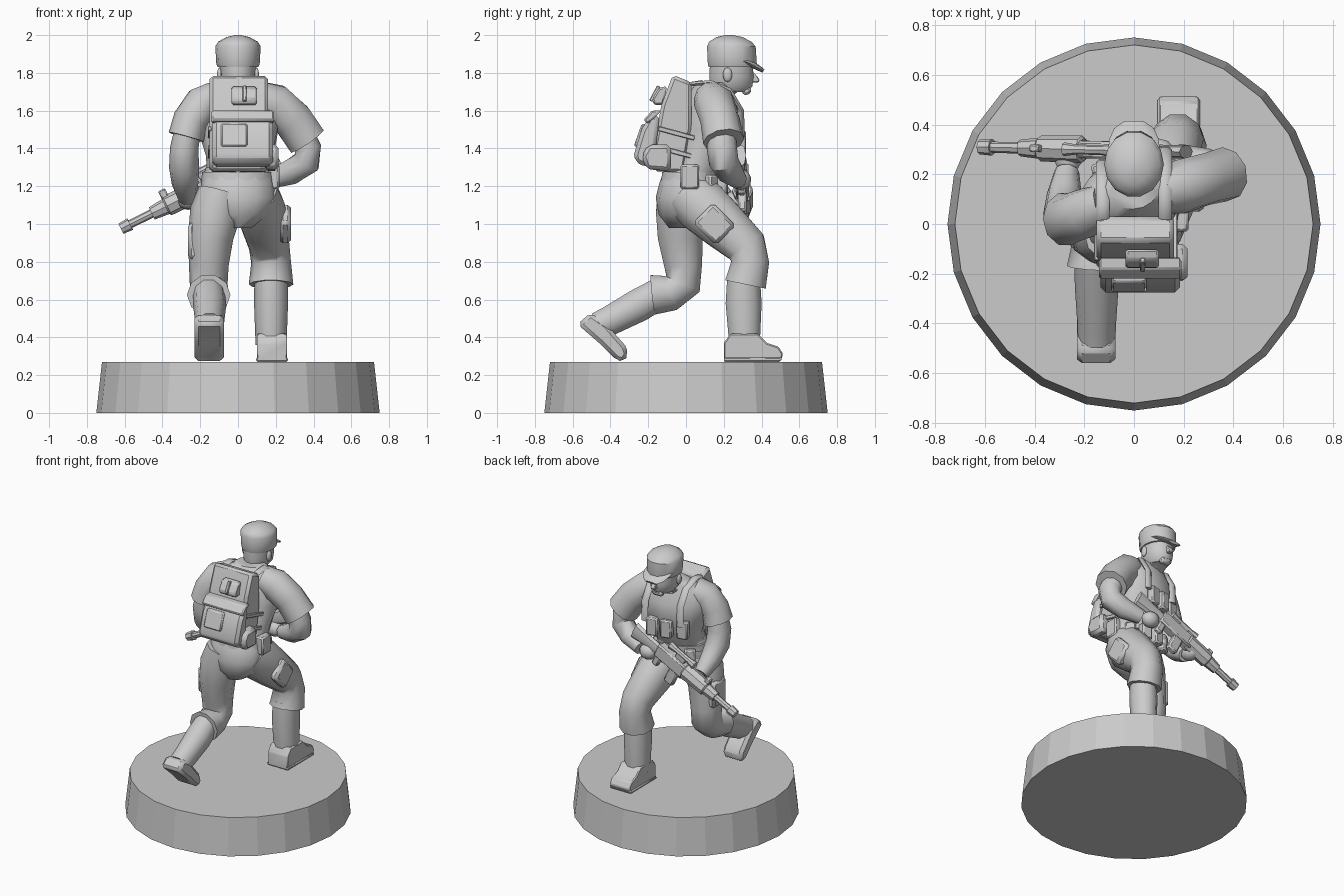
import bpy, bmesh, math
from mathutils import Vector, Matrix

grey = bpy.data.materials.new("plain_grey")
grey.diffuse_color = (0.6, 0.6, 0.6, 1)


def finish(name, bm, angle=40, bevel=0):
    bmesh.ops.recalc_face_normals(bm, faces=bm.faces)
    me = bpy.data.meshes.new(name)
    bm.to_mesh(me)
    bm.free()
    me.materials.append(grey)
    me.shade_smooth()
    me.set_sharp_from_angle(angle=math.radians(angle))
    ob = bpy.data.objects.new(name, me)
    bpy.context.collection.objects.link(ob)
    if bevel:
        mod = ob.modifiers.new("soft_edges", 'BEVEL')
        mod.width = bevel
        mod.segments = 1
    return ob


def skin(name, rings, angle=40):
    """Join rings of points into a closed skin."""
    bm = bmesh.new()
    vs = [[bm.verts.new(p) for p in r] for r in rings]
    n = len(vs[0])
    for a, b in zip(vs, vs[1:]):
        for i in range(n):
            bm.faces.new((a[i], a[(i + 1) % n], b[(i + 1) % n], b[i]))
    bm.faces.new(vs[0])
    bm.faces.new(vs[-1])
    return finish(name, bm, angle)


def loft(name, rows, sides=12, angle=45):
    """Level elliptical rings: x, y, z, rx, ry, twist in degrees."""
    rings = []
    for x, y, z, rx, ry, tw in rows:
        m = Matrix.Rotation(math.radians(tw), 3, 'Z')
        c = Vector((x, y, z))
        rings.append([c + m @ Vector((rx * math.cos(t), ry * math.sin(t), 0))
                      for t in (math.tau * i / sides for i in range(sides))])
    return skin(name, rings, angle)


def tube(name, rows, sides=10, ref=(1, 0, 0), angle=45):
    """Rings square to a path: x, y, z, radius along ref, other radius."""
    pts = [Vector(r[:3]) for r in rows]
    rings = []
    for i, r in enumerate(rows):
        t = (pts[min(i + 1, len(pts) - 1)] - pts[max(i - 1, 0)]).normalized()
        a = Vector(ref)
        a = (a - t * a.dot(t)).normalized()
        b = t.cross(a)
        rings.append([pts[i] + a * r[3] * math.cos(w) + b * r[4] * math.sin(w)
                      for w in (math.tau * k / sides for k in range(sides))])
    return skin(name, rings, angle)


def prism(name, profile, x0, x1, bevel=0.015):
    """Side profile (y, z) pulled from x0 to x1."""
    bm = bmesh.new()
    f = bm.faces.new([bm.verts.new((x0, y, z)) for y, z in profile])
    g = bmesh.ops.extrude_face_region(bm, geom=[f])
    bmesh.ops.translate(bm, vec=(x1 - x0, 0, 0),
                        verts=[v for v in g["geom"] if isinstance(v, bmesh.types.BMVert)])
    return finish(name, bm, 35, bevel)


def box(name, centre, size, rot=None, bevel=0.01):
    bm = bmesh.new()
    m = Matrix.Translation(centre) @ (rot or Matrix()) @ Matrix.Diagonal((*size, 1))
    bmesh.ops.create_cube(bm, size=1, matrix=m)
    return finish(name, bm, 35, bevel)


def ball(name, centre, size, rot=None):
    bm = bmesh.new()
    m = Matrix.Translation(centre) @ (rot or Matrix()) @ Matrix.Diagonal((*size, 1))
    bmesh.ops.create_uvsphere(bm, u_segments=10, v_segments=7, radius=1, matrix=m)
    return finish(name, bm, 60)


def rx(deg):
    return Matrix.Rotation(math.radians(deg), 4, 'X')


# display base
loft("base", [(0, 0, 0, .75, .75, 0), (0, 0, .27, .72, .72, 0)], 24, 10)

# pelvis, torso and belt
loft("pelvis", [(0, -.01, .98, .07, .08, 0), (0, -.015, 1.05, .17, .13, 0),
                (0, -.01, 1.14, .205, .15, 0), (0, .01, 1.22, .195, .15, 0),
                (0, .03, 1.3, .17, .14, 0)])
loft("torso", [(.01, .03, 1.24, .175, .14, 0), (.01, .08, 1.36, .18, .15, 6),
               (0, .12, 1.5, .22, .155, 14), (0, .125, 1.6, .24, .145, 18),
               (0, .125, 1.68, .2, .115, 18), (0, .14, 1.75, .1, .08, 10)], 14)
loft("belt", [(0, .025, 1.23, .195, .16, 0), (0, .03, 1.275, .19, .16, 0)], 14)
for i, (x, y, tw) in enumerate([(-.13, .14, 35), (-.04, .19, 8), (.06, .19, -8), (.14, .13, -40)]):
    box(f"belt_pouch_{i}", (x, y, 1.2), (.075, .06, .12), Matrix.Rotation(math.radians(tw), 4, 'Z'))
for i, (x, y) in enumerate([(-.13, .22), (-.03, .265), (.07, .285)]):
    box(f"chest_pouch_{i}", (x, y, 1.43), (.08, .055, .13), Matrix.Rotation(math.radians(14), 4, 'Z'))
box("hip_bottle", (.19, .02, 1.25), (.06, .1, .13))

# head: neck, face, ears, nose
loft("head", [(0, .15, 1.66, .085, .08, 0), (0, .19, 1.705, .08, .09, 0),
              (0, .23, 1.70, .06, .1, 0), (0, .24, 1.73, .085, .115, 0),
              (0, .24, 1.78, .095, .12, 0), (0, .24, 1.86, .1, .115, 0)], 14, 55)
prism("nose", [(.345, 1.82), (.39, 1.765), (.385, 1.75), (.34, 1.75)], -.016, .016, .004)
prism("chin", [(.3, 1.72), (.345, 1.725), (.345, 1.69), (.3, 1.68)], -.04, .04, .012)
for s in (-1, 1):
    ball("ear", (s * .098, .22, 1.79), (.014, .025, .038))

# cap with visor
loft("cap", [(0, .245, 1.83, .108, .128, 0), (0, .245, 1.85, .115, .133, 0),
             (0, .24, 1.94, .12, .132, 0), (0, .235, 1.965, .105, .115, 0),
             (0, .23, 1.99, .06, .07, 0), (0, .23, 2.0, .015, .02, 0)], 14, 35)
tube("cap_visor", [(0, .27, 1.875, .105, .02), (0, .34, 1.85, .1, .018),
                   (0, .385, 1.825, .08, .014), (0, .41, 1.81, .045, .01)], 12)

# backpack with pockets, flap, buckle and straps
prism("backpack", [(-.07, 1.79), (.03, 1.75), (.03, 1.5), (-.01, 1.27), (-.17, 1.28),
                   (-.185, 1.34), (-.13, 1.63)], -.15, .16, .018)
prism("backpack_lower_pocket", [(-.14, 1.58), (-.195, 1.57), (-.235, 1.5), (-.275, 1.37),
                                (-.27, 1.33), (-.23, 1.31), (-.17, 1.3)], -.135, .185, .02)
prism("pocket_patch", [(-.2, 1.53), (-.235, 1.53), (-.277, 1.41), (-.22, 1.41)], -.09, .05, .008)
prism("pocket_flap", [(-.13, 1.6), (-.18, 1.6), (-.225, 1.55), (-.2, 1.53)], -.14, .19, .008)
prism("backpack_upper_pocket", [(-.1, 1.73), (-.145, 1.72), (-.18, 1.66), (-.17, 1.63),
                                (-.12, 1.63)], -.035, .1, .01)
box("upper_pocket_strap", (.035, -.165, 1.69), (.02, .02, .09), rx(-28), .004)
prism("bedroll_pouch", [(-.08, 1.42), (-.2, 1.42), (-.235, 1.36), (-.21, 1.29), (-.08, 1.28)],
      .14, .215, .02)
for x in (-.15, .165):
    for z in (1.38, 1.48):
        box("backpack_side_strap", (x, -.05, z), (.02, .2, .025), rx(-15), .004)
for s, off in ((-1, -.02), (1, .03)):
    x = s * .125
    tube("shoulder_strap", [(x, -.03, 1.66, .027, .014), (x, .02, 1.74, .027, .014),
                            (x, .1 + off, 1.75, .027, .014), (x, .2 + off, 1.71, .027, .014),
                            (x, .265 + off, 1.6, .027, .014), (x, .27 + off, 1.46, .027, .014)], 6)

# rear leg (bent, pushing off)
tube("rear_thigh", [(-.09, -.02, 1.17, .12, .135), (-.12, -.03, 1.06, .135, .135),
                    (-.145, -.03, .93, .12, .125), (-.155, -.015, .78, .105, .105),
                    (-.155, -.015, .68, .1, .1), (-.15, -.08, .635, .1, .1),
                    (-.155, -.175, .625, .115, .11)])
tube("rear_shin", [(-.155, -.12, .645, .085, .085), (-.15, -.25, .57, .088, .092),
                   (-.15, -.4, .49, .078, .082), (-.15, -.47, .46, .075, .075)])
prism("rear_boot", [(-.575, .47), (-.505, .53), (-.42, .47), (-.36, .4), (-.32, .355),
                    (-.305, .31), (-.33, .27), (-.37, .28), (-.46, .37)], -.23, -.075, .025)
box("rear_thigh_pocket", (-.235, -.02, .91), (.06, .15, .19), rx(0), .018)

# front leg (stepping forward)
tube("front_thigh", [(.09, .0, 1.17, .12, .14), (.115, .09, 1.09, .135, .15),
                     (.14, .2, .99, .125, .135), (.165, .32, .88, .108, .115),
                     (.175, .34, .8, .105, .105), (.175, .315, .68, .118, .115)])
tube("front_shin", [(.175, .305, .74, .088, .09), (.175, .305, .58, .09, .1),
                    (.175, .31, .36, .082, .085)])
prism("front_boot", [(.2, .275), (.2, .37), (.235, .42), (.38, .42), (.43, .37), (.49, .35),
                     (.515, .31), (.5, .275), (.34, .275), (.33, .285), (.28, .285), (.27, .275)],
      .1, .26, .025)
prism("front_boot_sole", [(.2, .27), (.2, .295), (.51, .295), (.5, .27)], .095, .265, .008)
box("front_thigh_pocket", (.25, .15, 1.0), (.06, .15, .17), rx(45), .018)

# arm on the left of the picture, holding the handguard
tube("left_sleeve", [(-.12, .07, 1.665, .09, .09), (-.19, .045, 1.635, .1, .1),
                     (-.25, .025, 1.55, .095, .1), (-.275, .02, 1.46, .095, .11)])
tube("left_arm", [(-.265, .02, 1.5, .07, .075), (-.285, .02, 1.4, .075, .085),
                  (-.285, .04, 1.3, .08, .085), (-.28, .12, 1.21, .07, .072),
                  (-.27, .21, 1.14, .05, .05)])
ball("left_hand", (-.265, .265, 1.125), (.055, .07, .05))

# arm on the right of the picture, elbow out
tube("right_sleeve", [(.11, .13, 1.67, .09, .09), (.19, .15, 1.64, .11, .11),
                      (.29, .18, 1.55, .105, .11), (.365, .2, 1.44, .11, .11)], ref=(0, 1, 0))
tube("right_arm", [(.33, .19, 1.48, .075, .075), (.37, .19, 1.4, .08, .075),
                   (.365, .2, 1.33, .08, .075), (.28, .235, 1.275, .072, .07),
                   (.17, .275, 1.235, .05, .05)], ref=(0, 1, 0))
ball("right_hand", (.1, .29, 1.235), (.065, .055, .055))

# rifle, laid out along its axis (0 = muzzle, 1 = butt)
muzzle, butt = Vector((-.62, .31, .975)), Vector((.2, .29, 1.38))
axis = (butt - muzzle).normalized()
side = Vector((0, 1, 0))
side = (side - axis * side.dot(axis)).normalized()
up = side.cross(axis) * -1
frame = Matrix((axis, side, up)).transposed().to_4x4()


def along(s, lift=0):
    return muzzle + (butt - muzzle) * s + up * lift


def gun_tube(name, rows):
    tube(name, [(*along(s, l), a, b) for s, l, a, b in rows], 8, side, 35)


gun_tube("rifle_muzzle", [(0, 0, .03, .03), (.06, 0, .034, .034)])
gun_tube("rifle_barrel", [(.04, 0, .022, .022), (.25, 0, .024, .024)])
gun_tube("rifle_handguard", [(.2, 0, .034, .036), (.29, 0, .042, .044), (.3, 0, .052, .055),
                             (.5, 0, .056, .058), (.51, 0, .045, .05)])
box("rifle_receiver", along(.62, -.005), (.28, .07, .1), frame)
gun_tube("rifle_stock", [(.72, -.01, .03, .04), (.86, -.015, .026, .045), (1, -.02, .028, .065)])
gun_tube("rifle_scope", [(.46, .085, .028, .028), (.52, .085, .02, .02),
                         (.64, .085, .02, .02), (.7, .085, .028, .028)])
box("scope_mount", along(.58, .06), (.08, .03, .04), frame, .004)
box("front_sight", along(.31, .065), (.04, .03, .05), frame, .006)
box("rifle_magazine", along(.58, -.1), (.075, .045, .14), frame)
box("rifle_grip", along(.74, -.075), (.05, .04, .11), frame)
